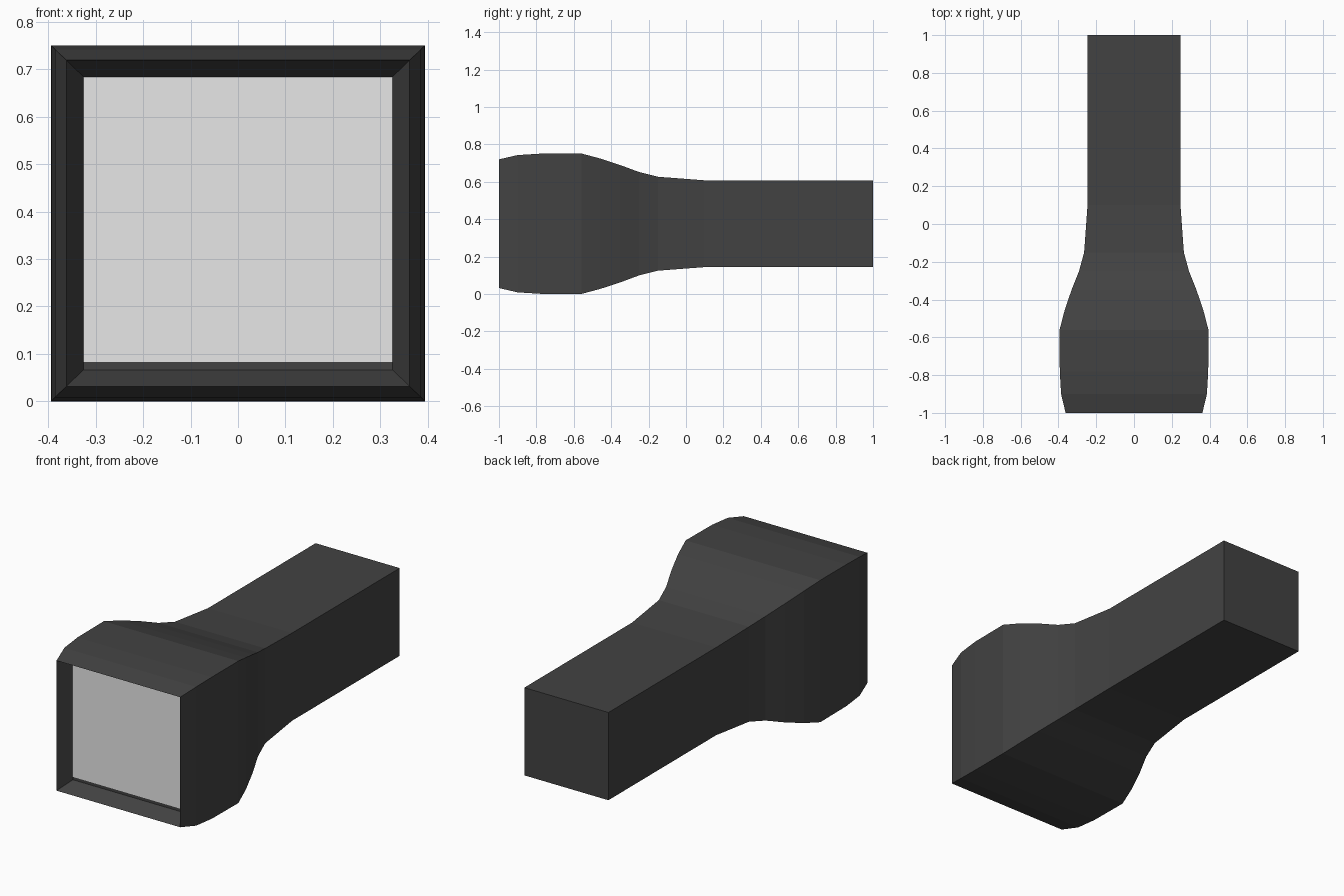
import bpy, bmesh

if "Cube" in bpy.data.objects:
    bpy.data.objects.remove(bpy.data.objects["Cube"])

ZC = 0.3755  # height of the centre line


def material(name, rgb):
    m = bpy.data.materials.new(name)
    m.diffuse_color = (*rgb, 1.0)
    m.use_nodes = True
    m.node_tree.nodes["Principled BSDF"].inputs["Base Color"].default_value = m.diffuse_color
    return m


def add_object(name, bm, mat):
    bmesh.ops.recalc_face_normals(bm, faces=bm.faces)
    me = bpy.data.meshes.new(name)
    bm.to_mesh(me)
    bm.free()
    me.materials.append(mat)
    ob = bpy.data.objects.new(name, me)
    bpy.context.collection.objects.link(ob)
    return ob


def loft(name, sections, mat):
    """Closed rectangular tube through (y, half width, half height) sections."""
    bm = bmesh.new()
    rings = [[bm.verts.new((sx * w, y, ZC + sz * h))
              for sx, sz in ((-1, -1), (1, -1), (1, 1), (-1, 1))]
             for y, w, h in sections]
    for a, b in zip(rings, rings[1:]):
        for i in range(4):
            j = (i + 1) % 4
            bm.faces.new((a[i], a[j], b[j], b[i]))
    bm.faces.new(rings[0])
    bm.faces.new(rings[-1])
    return add_object(name, bm, mat)


dark = material("dark grey casing", (0.055, 0.055, 0.055))
pale = material("pale screen", (0.8, 0.8, 0.8))

# Casing: recess floor, sloped rim, bulging head, tapered neck, straight rear
loft("casing", [
    (-0.915, 0.326, 0.309),
    (-1.00, 0.362, 0.344),
    (-0.90, 0.386, 0.367),
    (-0.78, 0.393, 0.3745),
    (-0.56, 0.394, 0.3755),
    (-0.46, 0.368, 0.349),
    (-0.35, 0.331, 0.313),
    (-0.25, 0.291, 0.276),
    (-0.15, 0.264, 0.251),
    (0.10, 0.246, 0.232),
    (1.00, 0.246, 0.232),
], dark)

# Screen plate: leaves a narrow dark strip along the bottom of the recess
bm = bmesh.new()
bmesh.ops.create_cube(bm, size=1.0)
z0, z1 = 0.083, ZC + 0.309
for v in bm.verts:
    v.co = (v.co.x * 0.652, -0.916 + v.co.y * 0.004, (z0 + z1) / 2 + v.co.z * (z1 - z0))
add_object("screen", bm, pale)
